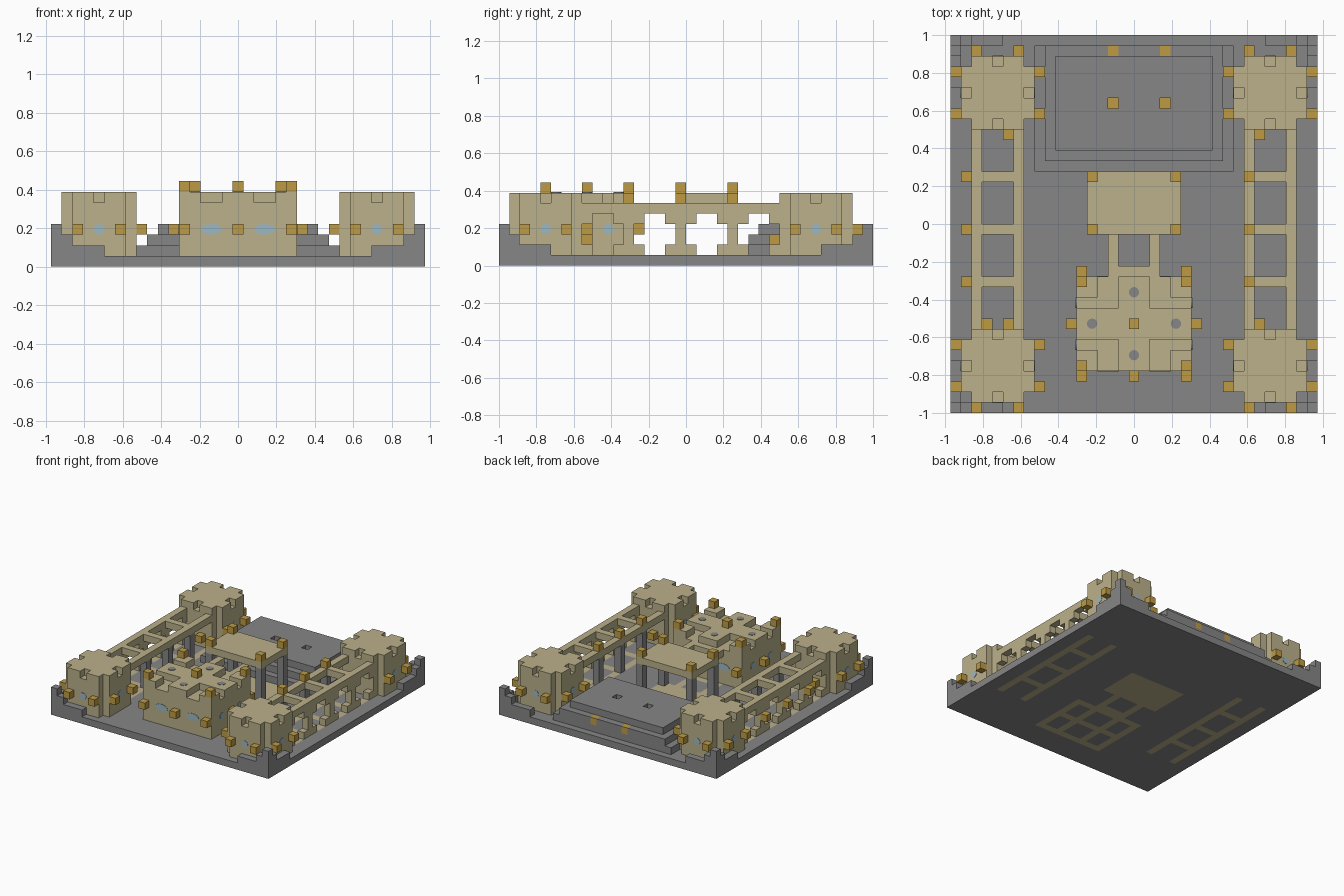
import bpy, bmesh
from mathutils import Vector

cube = bpy.data.objects.get("Cube")
if cube:
    bpy.data.objects.remove(cube, do_unlink=True)

U = 1 / 18            # block size
NX, NY = 35, 36       # blocks across and deep


def material(name, rgb):
    m = bpy.data.materials.new(name)
    m.use_nodes = True
    m.diffuse_color = (*rgb, 1)
    bsdf = next(n for n in m.node_tree.nodes if n.type == 'BSDF_PRINCIPLED')
    bsdf.inputs["Base Color"].default_value = (*rgb, 1)
    return m


MATS = {
    "stone": material("grey_stone", (0.24, 0.24, 0.24)),
    "sand": material("sandstone", (0.50, 0.44, 0.26)),
    "gold": material("gold_lantern", (0.51, 0.33, 0.06)),
    "glass": material("pale_blue_glass", (0.34, 0.48, 0.54)),
}
blocks = {}           # cell -> (part, colour)


def fill(part, colour, xs, ys, zs):
    """Fill an inclusive range of cells."""
    for i in range(xs[0], xs[1] + 1):
        for j in range(ys[0], ys[1] + 1):
            for k in range(zs[0], zs[1] + 1):
                blocks[i, j, k] = (part, colour)


def carve(xs, ys, zs):
    for i in range(xs[0], xs[1] + 1):
        for j in range(ys[0], ys[1] + 1):
            for k in range(zs[0], zs[1] + 1):
                blocks.pop((i, j, k), None)


def lantern(i, j, k):
    blocks[i, j, k] = ("lanterns", "gold")


def mirror(i):
    return NX - 1 - i


def both(xs):
    return [xs, (mirror(xs[1]), mirror(xs[0]))]


def pos(i, j, k):
    return Vector(((i - NX / 2) * U, (j - NY / 2) * U, k * U))


# Ground slab
fill("base", "stone", (0, NX - 1), (0, NY - 1), (0, 0))

# Stepped parapets rising to each corner
for reach, top in ((4, 1), (1, 2), (0, 3)):
    for xs in both((0, reach)):
        for row in (0, NY - 1):
            fill("corner_parapet", "stone", xs, (row, row), (1, top))
    for xs in both((0, 0)):
        for ys in ((0, reach), (NY - 1 - reach, NY - 1)):
            fill("corner_parapet", "stone", xs, ys, (1, top))

# Stage of three steps, with sunken lanterns
for s in range(3):
    fill("stage", "stone", (8 + s, 26 - s), (23 + s, min(34, 35 - s)), (s + 1, s + 1))
for i in (15, 20):
    carve((i, i), (29, 29), (3, 3))
    lantern(i, 29, 2)
    lantern(i, 34, 2)

# Arcades: outer arches, inner posts, beams and rungs
for side in (0, 1):
    outer, inner = both((2, 2))[side], both((6, 6))[side]
    span = both((2, 6))[side]
    for column in (outer, inner):
        for level in (0, 5):
            fill("arcade_beam", "sand", column, (8, 26), (level, level))
    for j in (12, 17, 22):
        for level in (0, 5):
            fill("arcade_beam", "sand", span, (j, j), (level, level))
        fill("arcade_arch", "sand", outer, (j, j), (1, 4))
        for level in (1, 4):
            fill("arcade_arch", "sand", outer, (j - 1, j + 1), (level, level))
        fill("arcade_post", "stone", inner, (j, j), (1, 4))
    for j in (8, 26):
        for level in (1, 4):
            fill("arcade_arch", "sand", outer, (j, j), (level, level))
for j in (12, 17, 22):
    lantern(1, j, 3)
    lantern(28, j, 6)

# Corner towers with cut corners, notched tops and lanterns
for cx in (4, mirror(4)):
    for cy in (4, 30):
        fill("tower", "sand", (cx - 3, cx + 3), (cy - 2, cy + 2), (1, 6))
        fill("tower", "sand", (cx - 2, cx + 2), (cy - 3, cy + 3), (1, 6))
        for d in (-3, 3):
            carve((cx + d, cx + d), (cy, cy), (6, 6))
            carve((cx, cx), (cy + d, cy + d), (6, 6))
        out = -4 if cy < NY / 2 else 4
        for d in (-2, 2):
            lantern(cx + d, cy + out, 3)
            lantern(cx - 4, cy + d, 3)
            lantern(cx + 4, cy + d, 3)
        lantern(cx + (1 if cx < NX / 2 else -1), cy - out, 2)
lantern(3, 8, 2)

# Raised platform on four posts
fill("platform_floor", "sand", (13, 21), (17, 22), (0, 0))
fill("platform", "sand", (13, 21), (17, 22), (6, 6))
for i in (13, 21):
    for j in (17, 22):
        fill("platform_post", "stone", (i, i), (j, j), (1, 5))
        lantern(i, j, 7)

# Footbridges between platform and keep
for level in (0, 5):
    for i in (15, 19):
        fill("footbridge", "sand", (i, i), (13, 16), (level, level))
    fill("footbridge", "sand", (15, 19), (13, 13), (level, level))

# Keep with a cross shaped roof and corner merlons
fill("keep", "sand", (12, 22), (4, 12), (1, 6))
for row in (4, 8, 12):
    fill("keep_footing", "sand", (12, 22), (row, row), (0, 0))
for i in (12, 15, 19, 22):
    fill("keep_footing", "sand", (i, i), (4, 12), (0, 0))
for xs in both((14, 15)):
    for ys in ((4, 6), (10, 12)):
        carve(xs, ys, (6, 6))
for xs in both((12, 13)):
    for j in (6, 10):
        carve(xs, (j, j), (6, 6))
for i in (12, 22):
    for j in (4, 12):
        lantern(i, j, 7)
for j in (3, 13):
    for i in (12, 17, 22):
        lantern(i, j, 3)
for i in (11, 23):
    lantern(i, 8, 3)
lantern(17, 8, 7)

# Turn the blocks into one mesh per part, exposed faces only
SIDES = [Vector(s) for s in ((1, 0, 0), (-1, 0, 0), (0, 1, 0),
                             (0, -1, 0), (0, 0, 1), (0, 0, -1))]


def build(part):
    bm = bmesh.new()
    obj_mats = []
    for cell, (name, colour) in blocks.items():
        if name != part:
            continue
        if colour not in obj_mats:
            obj_mats.append(colour)
        centre = pos(*(c + 0.5 for c in cell[:2]), cell[2] + 0.5)
        for n in SIDES:
            if tuple(int(c + d) for c, d in zip(cell, n)) in blocks:
                continue
            a = Vector((n.y, n.z, n.x))
            b = n.cross(a)
            ring = (a + b, b - a, -a - b, a - b)
            f = bm.faces.new([bm.verts.new(centre + (n + r) * U / 2) for r in ring])
            f.material_index = obj_mats.index(colour)
    bmesh.ops.remove_doubles(bm, verts=bm.verts, dist=U / 100)
    mesh = bpy.data.meshes.new(part)
    bm.to_mesh(mesh)
    bm.free()
    for c in obj_mats:
        mesh.materials.append(MATS[c])
    bpy.context.collection.objects.link(bpy.data.objects.new(part, mesh))


for part in sorted({p for p, c in blocks.values()}):
    build(part)


# Round panes laid on the walls and roof
def pane(name, colour, where, normal, wide=1):
    bpy.ops.mesh.primitive_cylinder_add(vertices=12, radius=U / 2, depth=0.006, location=where)
    ob = bpy.context.object
    ob.name = name
    ob.rotation_euler = Vector(normal).to_track_quat('Z', 'Y').to_euler()
    ob.scale.x = wide
    ob.data.materials.append(MATS[colour])


for cx in (4.5, NX - 4.5):
    for cy, out in ((4.5, -1), (30.5, 1)):
        pane("tower_window", "glass", pos(cx, cy + out * 3.5, 3.5), (0, out, 0))
        for side in (-1, 1):
            pane("tower_window", "glass", pos(cx + side * 3.5, cy, 3.5), (side, 0, 0))
for cx in (15, 20):
    for y, n in ((4, -1), (13, 1)):
        pane("keep_window", "glass", pos(cx, y, 3.5), (0, n, 0), 2)
for cy in (6.5, 10.5):
    for x, n in ((12, -1), (23, 1)):
        pane("keep_window", "glass", pos(x, cy, 3.5), (n, 0, 0))
for x, y in ((17.5, 11.5), (17.5, 5.5), (13.5, 8.5), (21.5, 8.5)):
    pane("roof_disc", "stone", pos(x, y, 7), (0, 0, 1))
